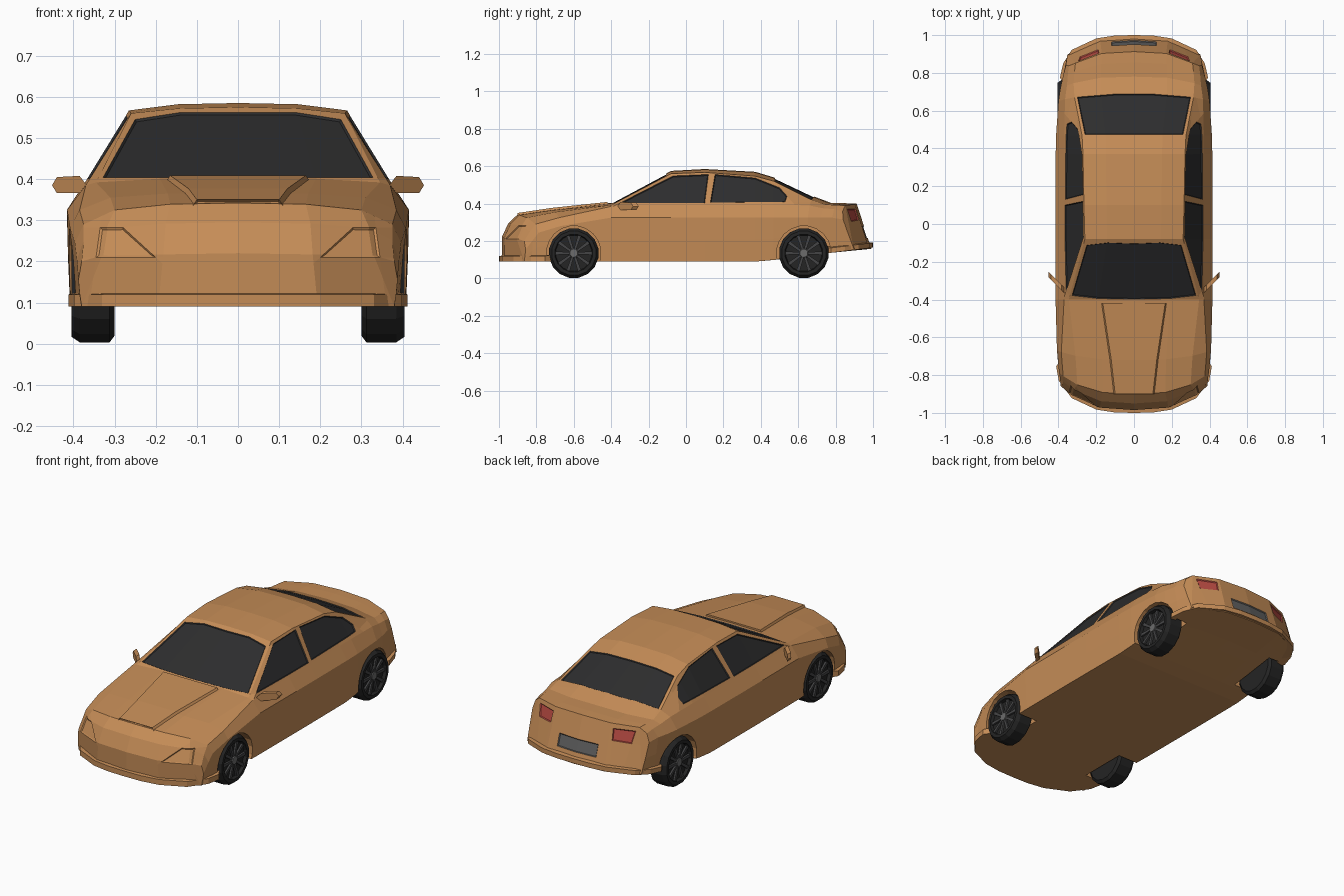
import bpy, bmesh, math
from mathutils import Vector

if "Cube" in bpy.data.objects:
    bpy.data.objects.remove(bpy.data.objects["Cube"])


def material(name, r, g, b):
    m = bpy.data.materials.new(name)
    m.diffuse_color = (r, g, b, 1)
    m.use_nodes = True
    m.node_tree.nodes["Principled BSDF"].inputs["Base Color"].default_value = m.diffuse_color
    return m


PAINT = material("copper paint", .56, .265, .095)
GLASS = material("dark glass", .026, .026, .027)
RED = material("tail light red", .48, .07, .055)
PLATE = material("plate grey", .115, .115, .115)
TYRE = material("tyre black", .018, .018, .018)
RIM = material("rim grey", .06, .06, .062)
HUB = material("hub grey", .15, .15, .15)


def loft(bm, rings, caps=None):
    """Skin closed rings of equal length; caps lists faces for each end."""
    n = len(rings[0])
    caps = caps or [range(n)]
    vs = [[bm.verts.new(p) for p in r] for r in rings]
    for a, b in zip(vs, vs[1:]):
        for i in range(n):
            bm.faces.new((a[i], a[(i + 1) % n], b[(i + 1) % n], b[i]))
    for end in (vs[0], vs[-1]):
        for c in caps:
            bm.faces.new([end[i] for i in c])


def finish(bm, name, mats):
    bmesh.ops.recalc_face_normals(bm, faces=bm.faces)
    me = bpy.data.meshes.new(name)
    bm.to_mesh(me)
    bm.free()
    for m in mats:
        me.materials.append(m)
    ob = bpy.data.objects.new(name, me)
    bpy.context.collection.objects.link(ob)
    return ob


def both(half):
    """Mirror a right-hand outline across x = 0."""
    return half + [(-x, b) for x, b in half[::-1]]


def paint(bm, axes, poly, test, mat):
    """Cut a convex outline into the matching faces, inset and colour it."""
    a, b = axes
    pts = [Vector(p) for p in poly]
    lo = [min(p[i] for p in pts) for i in (0, 1)]
    hi = [max(p[i] for p in pts) for i in (0, 1)]
    mid = sum(pts, Vector((0, 0))) / len(pts)
    planes = []
    for p, q in zip(pts, pts[1:] + pts[:1]):
        d = q - p
        n = Vector((d.y, -d.x)).normalized()
        planes.append((p, n if n.dot(mid - p) < 0 else -n))

    def near(f):
        for ax, l, h in ((a, lo[0], hi[0]), (b, lo[1], hi[1])):
            c = [v.co[ax] for v in f.verts]
            if max(c) < l or min(c) > h:
                return False
        return test(f)

    for p, n in planes:
        bm.normal_update()
        fs = [f for f in bm.faces if near(f)]
        geom = fs + list({e for f in fs for e in f.edges}) + list({v for f in fs for v in f.verts})
        co, no = Vector(), Vector()
        co[a], co[b], no[a], no[b] = p.x, p.y, n.x, n.y
        bmesh.ops.bisect_plane(bm, geom=geom, dist=1e-5, plane_co=co, plane_no=no)
    bm.normal_update()
    inside = []
    for f in bm.faces:
        c = f.calc_center_median()
        c2 = Vector((c[a], c[b]))
        if test(f) and all((c2 - p).dot(n) < 0 for p, n in planes):
            f.material_index = mat
            inside.append(f)
    if inside:
        bmesh.ops.inset_region(bm, faces=inside, thickness=.004, depth=-.005, use_even_offset=True)


# Body stations: y, belt x, belt z, roof x, roof z, centre z
stations = [
    (-.985, .38, .20, .33, .215, .22),
    (-.95, .375, .25, .32, .28, .295),
    (-.90, .375, .29, .30, .325, .342),
    (-.72, .385, .325, .31, .355, .368),
    (-.40, .37, .385, .345, .392, .404),
    (-.08, .37, .395, .26, .56, .575),
    (.10, .37, .395, .265, .567, .585),
    (.37, .37, .395, .27, .547, .57),
    (.47, .37, .395, .275, .52, .54),
    (.69, .365, .39, .315, .42, .436),
    (.78, .355, .375, .32, .395, .402),
    (.87, .35, .37, .315, .392, .402),
    (.945, .345, .36, .31, .39, .40)]
rings = []
for y, bx, bz, rx, rz, tz in stations:
    w = .416 - (.03 if y < 0 else .07) * y ** 4              # plan taper
    zb = max(.09, .135 + (y - .76) * .125)                   # tail kicks up
    zs = min(.325, bz - .045)
    k = min(.14, .14 * (max(0, abs(y) - .4) / .55) ** 2)     # rounded ends
    lean = -2.4 * max(0, y - .81)                            # raked tail
    half = [(0, zb), (w / 2, zb), (w - .008, zb), (w - .003, (zb + zs) / 2), (w, zs),
            (bx, bz), (rx, rz), (rx * .55, tz - .003), (0, tz)]
    full = half + [(-x, z) for x, z in half[7:0:-1]]
    rings.append([(x, y - math.copysign(k, y) * (abs(x) / .4) ** 3 + lean * (z - .3), z)
                  for x, z in full])
cap = [(0, 1, 7, 8), (1, 2, 6, 7), (2, 3, 4, 5, 6)]
cap += [[(16 - i) % 16 for i in c] for c in cap]
bm = bmesh.new()
loft(bm, rings, cap)
bmesh.ops.recalc_face_normals(bm, faces=bm.faces)

# Windows, lights and number plate cut into the body
side = lambda f: abs(f.normal.x) > .45 and f.calc_center_median().z > .37
screen = lambda f: f.normal.y < -.3 and f.calc_center_median().y > -.5
back_glass = lambda f: f.normal.z > .5 and f.calc_center_median().y > .4
nose = lambda f: f.normal.y < -.25 and f.calc_center_median().y < -.7
tail = lambda f: f.normal.y > .5 and f.calc_center_median().y > .75
paint(bm, (1, 2), [(-.355, .402), (-.07, .548), (.12, .556), (.10, .402)], side, 1)
paint(bm, (1, 2), [(.13, .405), (.155, .556), (.37, .537), (.50, .485), (.54, .44), (.53, .41)], side, 1)
paint(bm, (0, 2), both([(.328, .404), (.25, .545), (.14, .562)]), screen, 1)
paint(bm, (0, 1), both([(.26, .475), (.30, .672), (.1, .688)]), back_glass, 1)
for s in (-1, 1):
    paint(bm, (0, 2), [(s * .2, .21), (s * .345, .21), (s * .335, .283), (s * .28, .283)], nose, 0)
    paint(bm, (0, 2), [(s * .19, .312), (s * .285, .305), (s * .295, .37), (s * .185, .372)], tail, 2)
paint(bm, (0, 2), both([(.12, .215), (.12, .28)]), tail, 3)
body = finish(bm, "car_body", [PAINT, GLASS, RED, PLATE])


# Wheel arches
def disc(x, cy, r, n=16, cz=.135):
    turn = [2 * math.pi * (i + .5) / n for i in range(n)]
    return [(x, cy + r * math.cos(t), cz + r * math.sin(t)) for t in turn]


AXLES = {"front": -.60, "rear": .63}
bm = bmesh.new()
for cy in AXLES.values():
    for s in (-1, 1):
        loft(bm, [disc(s * .285, cy, .146, 20), disc(s * .5, cy, .146, 20)])
cutter = finish(bm, "arch_cutter", [PAINT])
cutter.hide_render = True
mod = body.modifiers.new("arches", "BOOLEAN")
mod.operation, mod.solver, mod.object = "DIFFERENCE", "EXACT", cutter
bpy.context.view_layer.objects.active = body
bpy.ops.object.modifier_apply(modifier="arches")
bpy.data.objects.remove(cutter)

# Wheels: lathed tyre, thin spokes and hub
profile = [(.30, .118), (.312, .134), (.385, .134), (.405, .12), (.405, .102), (.388, .097)]
for end, cy in AXLES.items():
    for s, label in ((-1, "left"), (1, "right")):
        bm = bmesh.new()
        loft(bm, [disc(s * x, cy, r) for x, r in profile])
        nf = len(bm.faces)
        for i in range(10):
            c, d = math.cos(math.pi * i / 5), math.sin(math.pi * i / 5)
            loft(bm, [[(s * x, cy + c * r - d * w, .135 + d * r + c * w)
                       for r, w in ((.015, -.006), (.098, -.009), (.098, .009), (.015, .006))]
                      for x in (.386, .398)])
        nh = len(bm.faces)
        loft(bm, [disc(s * .386, cy, .028, 10), disc(s * .402, cy, .022, 10)])
        for i, f in enumerate(bm.faces):
            f.material_index = 0 if i < nf else 1 if i < nh else 2
        finish(bm, f"{end}_{label}_wheel", [TYRE, RIM, HUB])

# Bumper lips swept round the plan curve of each end
for name, s, ends, h in (("front_lip", -1, [(.412, .755), (.398, .83)], .03),
                         ("rear_lip", 1, [(.392, .775), (.375, .85)], .026)):
    path = both(ends + [(x, 1 - .14 * (x / .4) ** 3) for x in (.33, .2, .1, 0)])
    del path[len(path) // 2]
    bm = bmesh.new()
    rings = []
    for x, y in path:
        z = .09 if s < 0 else .135 + (y - .76) * .125
        o, i = (x, s * y), (x * .92, s * (y - .05))
        rings.append([(*o, z), (*o, z + h), (*i, z + h + .006), (*i, z)])
    loft(bm, rings)
    finish(bm, name, [PAINT])

# Raised hood panel with an intake slot at its front
bm = bmesh.new()
loft(bm, [[(-w - .02, y, z - .03), (w + .02, y, z - .03), (w, y, z), (-w, y, z)]
          for y, w, z in ((-.90, .10, .350), (-.72, .12, .377), (-.42, .165, .409))])
bmesh.ops.recalc_face_normals(bm, faces=bm.faces)
front = [f for f in bm.faces if all(v.co.y < -.89 for v in f.verts)]
bmesh.ops.inset_region(bm, faces=front, thickness=.005, depth=-.01)
finish(bm, "hood_scoop", [PAINT])

# Door mirrors, swept back outwards
outline = [(.36, .375), (.385, .366), (.44, .366), (.452, .385), (.44, .405), (.385, .408)]
for s, label in ((-1, "left"), (1, "right")):
    bm = bmesh.new()
    loft(bm, [[(s * x, x - .735 + t, z) for x, z in outline] for t in (0, .03)])
    finish(bm, f"{label}_mirror", [PAINT])
